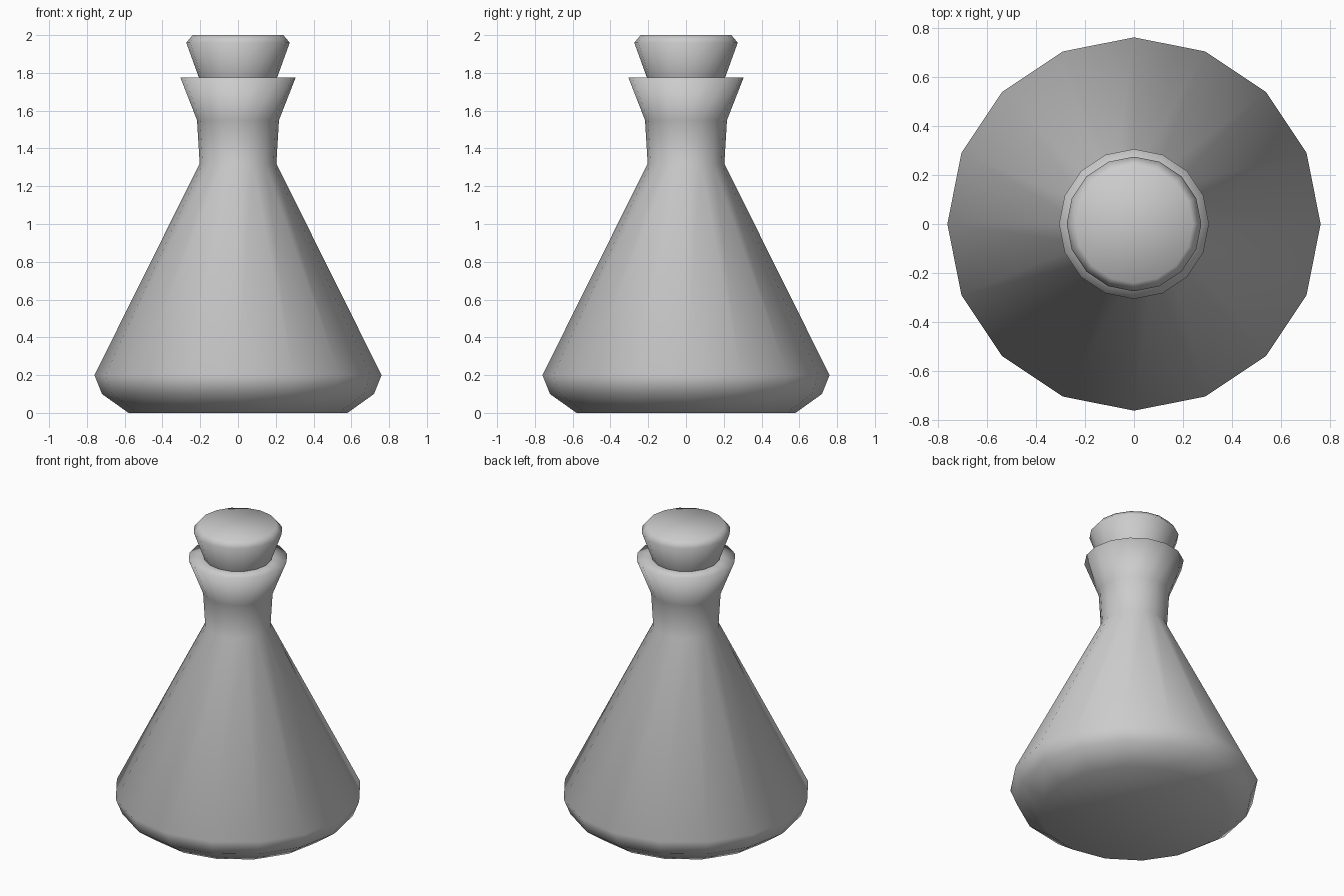
import bpy, bmesh
from math import cos, sin, tau

if "Cube" in bpy.data.objects:
    bpy.data.objects.remove(bpy.data.objects["Cube"])

SIDES = 16


def lathe(name, profile):
    """Revolve (radius, z) points from bottom to top and cap both ends."""
    bm = bmesh.new()
    rings = [[bm.verts.new((r * cos(tau * i / SIDES), r * sin(tau * i / SIDES), z))
              for i in range(SIDES)] for r, z in profile]
    for low, high in zip(rings, rings[1:]):
        for i in range(SIDES):
            j = (i + 1) % SIDES
            bm.faces.new((low[i], low[j], high[j], high[i]))
    bm.faces.new(rings[0][::-1])
    bm.faces.new(rings[-1])
    for face in bm.faces:
        face.smooth = True
    mesh = bpy.data.meshes.new(name)
    bm.to_mesh(mesh)
    bm.free()
    obj = bpy.data.objects.new(name, mesh)
    bpy.context.collection.objects.link(obj)
    return obj


# Conical body with chamfered base, narrow neck and flared lip
lathe("flask", [(0.58, 0.0), (0.72, 0.10), (0.76, 0.20), (0.203, 1.32),
                (0.217, 1.55), (0.305, 1.775), (0.20, 1.775)])

# Tapered stopper sitting in the lip, top edge bevelled
lathe("stopper", [(0.19, 1.73), (0.207, 1.775), (0.274, 1.96), (0.24, 2.0)])
